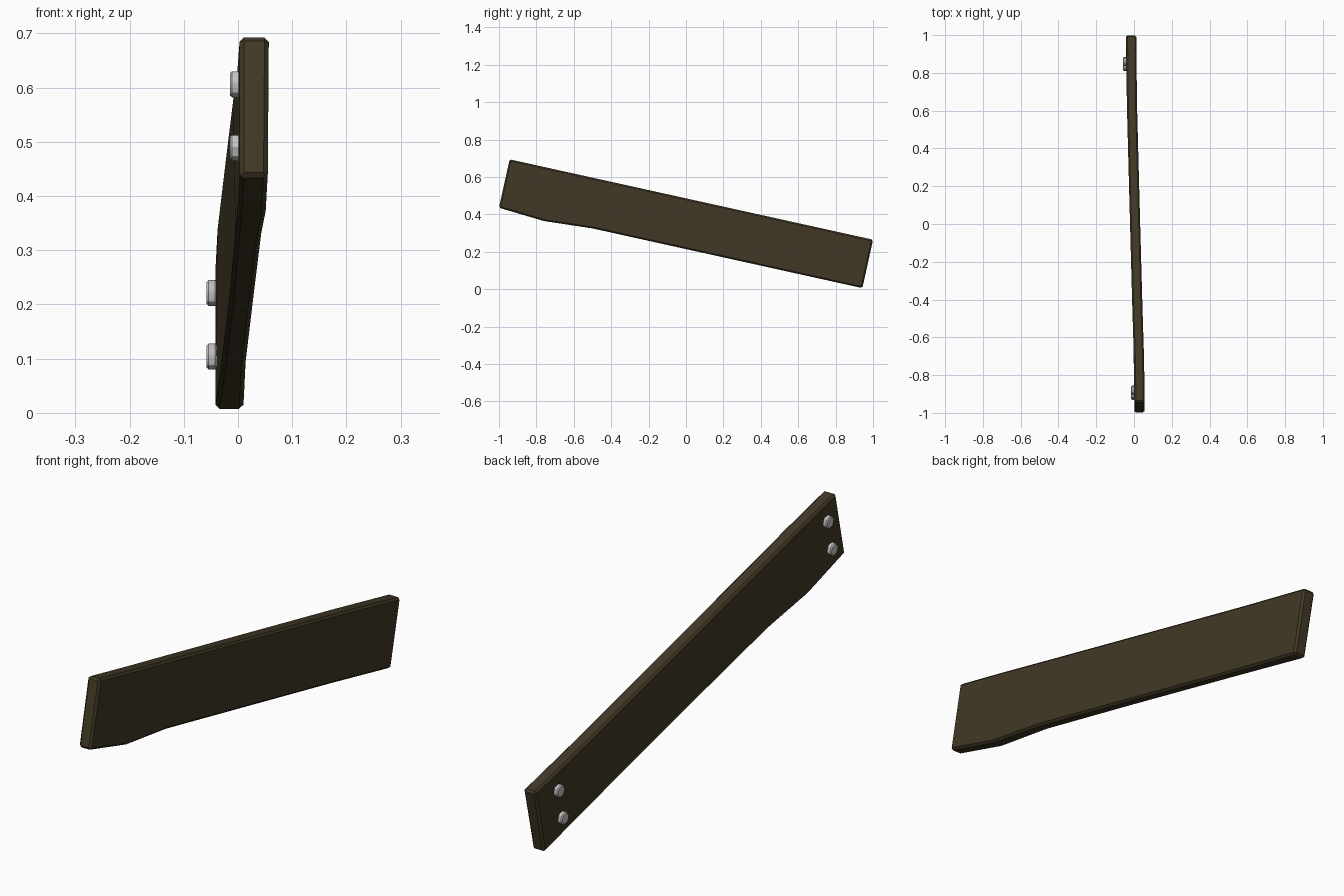
import bpy, bmesh, math
from mathutils import Matrix, Vector

if "Cube" in bpy.data.objects:
    bpy.data.objects.remove(bpy.data.objects["Cube"])

TILT = math.atan2(0.43, 1.945)
U = Vector((0, math.cos(TILT), -math.sin(TILT)))   # along the plank
V = Vector((0, math.sin(TILT), math.cos(TILT)))    # across the plank
CENTRE = Vector((0, 0, 0.35))


def material(name, colour):
    m = bpy.data.materials.new(name)
    m.diffuse_color = (*colour, 1)
    m.use_nodes = True
    m.node_tree.nodes["Principled BSDF"].inputs["Base Color"].default_value = m.diffuse_color
    return m


def point(x, u, v):
    return CENTRE + Vector((x, 0, 0)) + U * u + V * v


def finish(bm, name, mat, bevel):
    bmesh.ops.recalc_face_normals(bm, faces=bm.faces)
    me = bpy.data.meshes.new(name)
    bm.to_mesh(me)
    bm.free()
    ob = bpy.data.objects.new(name, me)
    bpy.context.collection.objects.link(ob)
    me.materials.append(mat)
    mod = ob.modifiers.new("edge_bevel", 'BEVEL')
    mod.width, mod.segments = bevel, 1
    mod.limit_method, mod.angle_limit = 'ANGLE', math.radians(40)
    bpy.ops.object.select_all(action='DESELECT')
    ob.select_set(True)
    bpy.context.view_layer.objects.active = ob
    bpy.ops.object.modifier_apply(modifier=mod.name)
    bpy.ops.object.shade_smooth_by_angle(angle=math.radians(30))
    return ob


wood = material("dark_wood", (0.054, 0.041, 0.019))
steel = material("bolt_steel", (0.55, 0.55, 0.56))

# Plank: stations of (u, centre x, lower edge v, lower left edge x offset)
stations = [(-0.995, 0.029, -0.1325, 0.0), (-0.745, 0.025, -0.150, 0.0),
            (-0.485, 0.017, -0.1325, 0.004), (0.0, 0.004, -0.1325, 0.008),
            (0.62, -0.012, -0.1325, 0.008), (0.995, -0.016, -0.1325, 0.0)]
bm = bmesh.new()
rings = []
for u, x, low, off in stations:
    corners = [(x - 0.026 + off, low), (x + 0.026, low),
               (x + 0.028, 0.1325), (x - 0.026, 0.1325)]
    rings.append([bm.verts.new(point(cx, u, cv)) for cx, cv in corners])
for a, b in zip(rings, rings[1:]):
    for i in range(4):
        j = (i + 1) % 4
        bm.faces.new((a[i], a[j], b[j], b[i]))
bm.faces.new(rings[0])
bm.faces.new(rings[-1])
finish(bm, "plank", wood, 0.008)

# Hex bolts: two at each end on the left face
for end, u, x in (("front", -0.915, 0.002), ("back", 0.868, -0.041)):
    for level, v in (("upper", 0.06), ("lower", -0.06)):
        bm = bmesh.new()
        rot = Matrix.Rotation(-math.pi / 2, 4, 'Y')
        tilt = Matrix.Rotation(-TILT, 4, 'X')
        place = Matrix.Translation(point(x - 0.007, u, v)) @ tilt @ rot
        bmesh.ops.create_cone(bm, cap_ends=True, segments=6, radius1=0.026,
                              radius2=0.026, depth=0.02, matrix=place)
        finish(bm, f"{end}_{level}_bolt", steel, 0.004)
